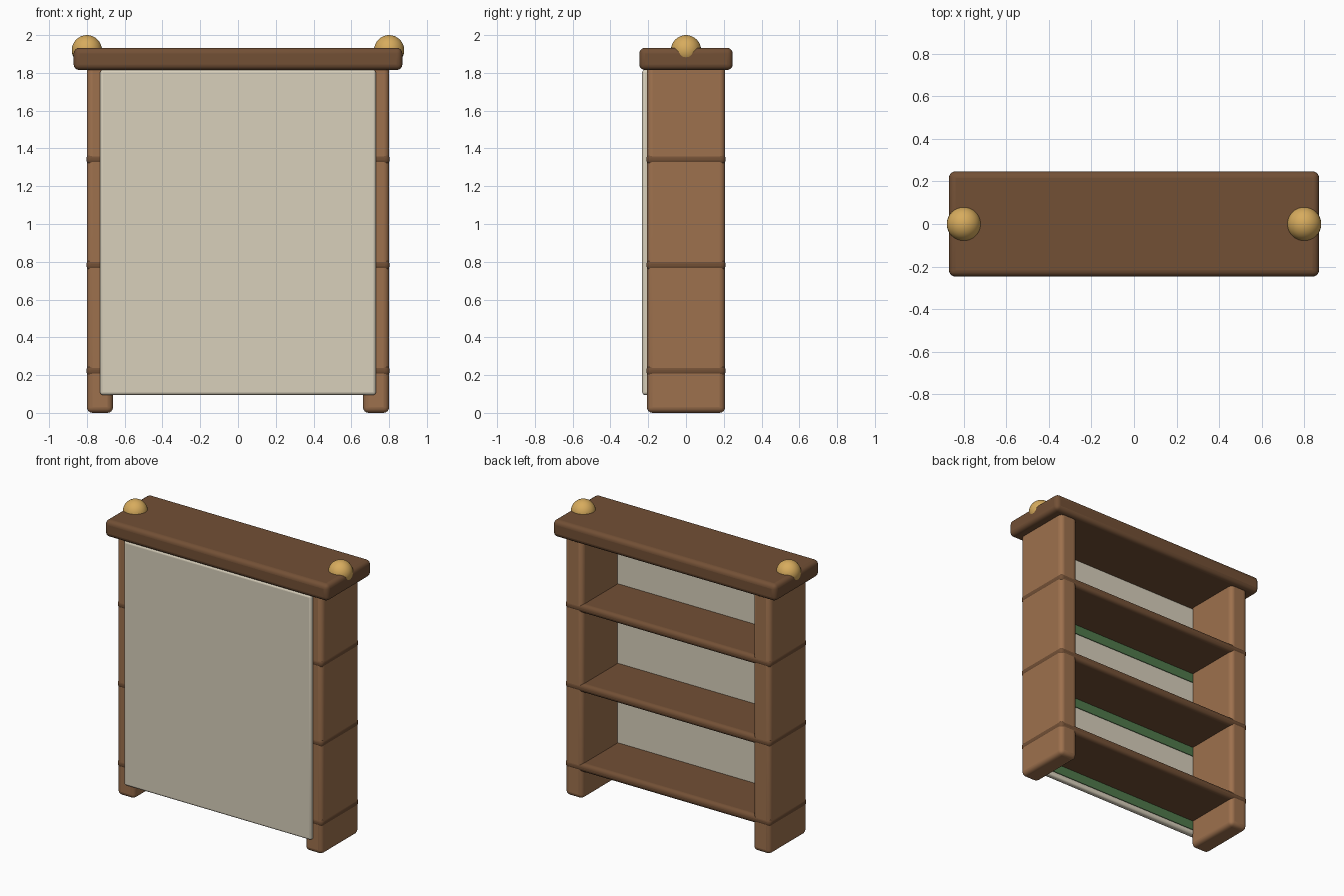
import bpy
import math

if "Cube" in bpy.data.objects:
    bpy.data.objects.remove(bpy.data.objects["Cube"])


def material(name, rgb):
    m = bpy.data.materials.new(name)
    m.diffuse_color = (*rgb, 1)
    m.use_nodes = True
    m.node_tree.nodes["Principled BSDF"].inputs["Base Color"].default_value = m.diffuse_color
    return m


light_wood = material("light_wood", (0.34, 0.165, 0.075))
dark_wood = material("dark_wood", (0.17, 0.08, 0.036))
cream = material("cream", (0.69, 0.63, 0.50))
green = material("green", (0.08, 0.19, 0.07))
gold = material("gold", (0.68, 0.41, 0.11))


def box(name, lo, hi, bevel, mat):
    """Rounded box between two opposite corners."""
    bpy.ops.mesh.primitive_cube_add(
        size=1, location=[(a + b) / 2 for a, b in zip(lo, hi)])
    ob = bpy.context.object
    ob.name = name
    ob.scale = [b - a for a, b in zip(lo, hi)]
    bpy.ops.object.transform_apply(location=False, rotation=False, scale=True)
    ob.data.materials.append(mat)
    if bevel:
        bpy.ops.object.shade_smooth_by_angle(angle=math.radians(35))
        mod = ob.modifiers.new("Rounded edges", 'BEVEL')
        mod.width = bevel
        mod.segments = 4
        # rounding comes before the smooth-by-angle shading
        bpy.ops.object.modifier_apply(modifier=mod.name)
        bpy.ops.object.shade_smooth_by_angle(angle=math.radians(35))
    return ob


# Side posts and gold finials
for side, s in (("left", -1), ("right", 1)):
    x0, x1 = sorted((s * 0.662, s * 0.8))
    box(f"{side}_post", (x0, -0.207, 0), (x1, 0.207, 1.85), 0.03, light_wood)
    bpy.ops.mesh.primitive_uv_sphere_add(
        segments=32, ring_count=16, radius=0.08, location=(s * 0.8, 0, 1.92))
    knob = bpy.context.object
    knob.name = f"{side}_finial"
    knob.data.materials.append(gold)
    bpy.ops.object.shade_smooth()

# Top board
box("top_board", (-0.87, -0.247, 1.815), (0.87, 0.247, 1.933), 0.03, dark_wood)

# Shelves, each with a green rail under its front edge
for i in range(3):
    z = 0.223 + 0.56 * i
    box(f"shelf_{i + 1}", (-0.802, -0.209, z - 0.03),
        (0.802, 0.209, z + 0.03), 0.025, dark_wood)
    box(f"shelf_rail_{i + 1}", (-0.68, -0.21, z - 0.095),
        (0.68, -0.185, z - 0.01), 0, green)

# Front panel
box("front_panel", (-0.73, -0.232, 0.095), (0.73, -0.19, 1.817), 0.015, cream)
